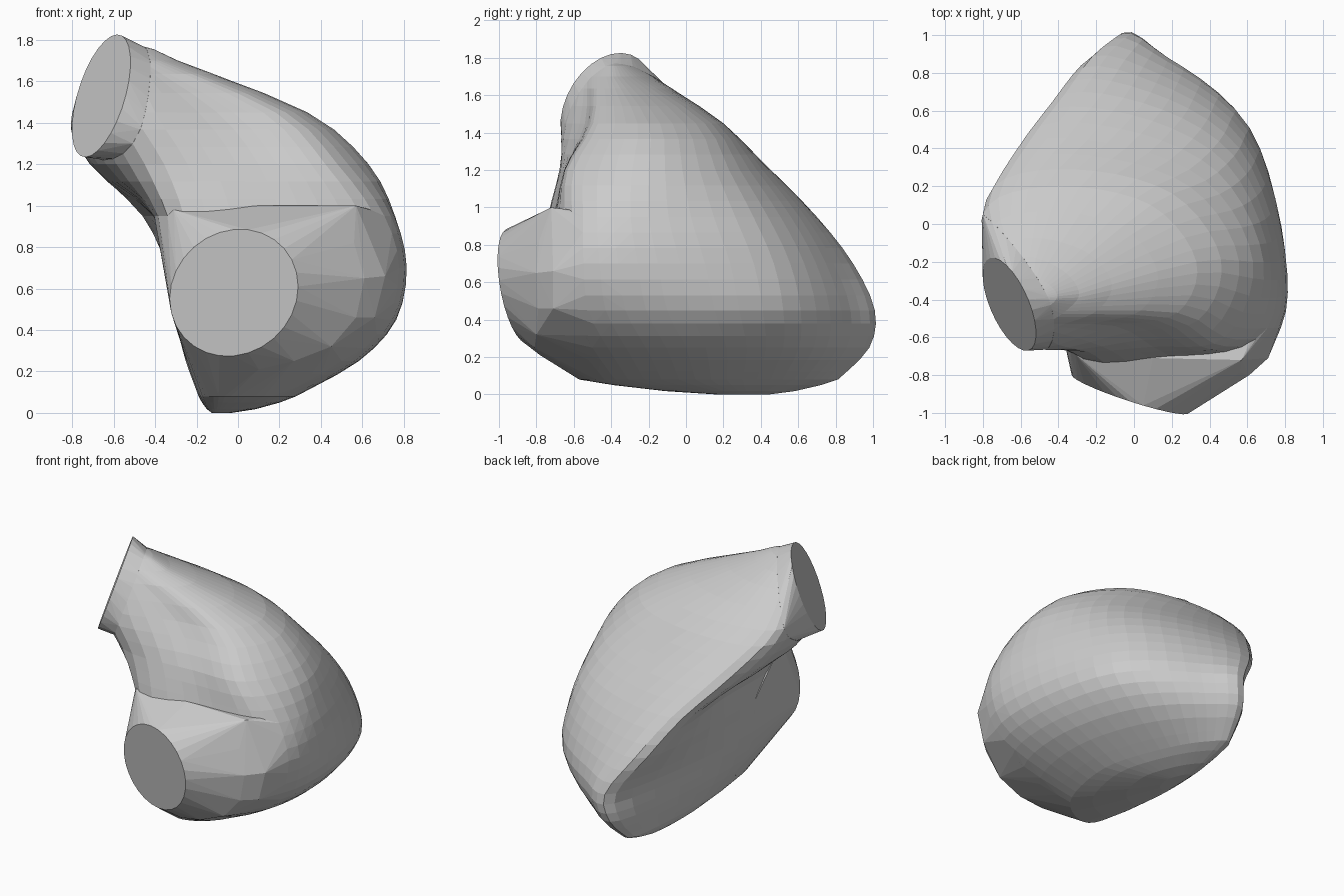
import bpy, bmesh, math
from mathutils import Vector

if "Cube" in bpy.data.objects:
    bpy.data.objects.remove(bpy.data.objects["Cube"])

# Outlines at rising heights: ridge, back, right-back, right, front-right, front, left-front, left
HEIGHTS = [0.08, 0.25, 0.45, 0.7, 0.95, 1.2, 1.45, 1.7]
OUTLINES = [
    [(-.14, .77), (.00, .72), (.16, .45), (.28, .05), (.20, -.38), (.00, -.56), (-.14, -.48), (-.19, .10)],
    [(-.13, .92), (.12, .86), (.43, .52), (.58, .00), (.50, -.50), (.15, -.72), (-.18, -.63), (-.25, .00)],
    [(-.12, .95), (.18, .88), (.60, .52), (.76, -.10), (.67, -.60), (.20, -.78), (-.24, -.68), (-.29, .00)],
    [(-.28, .84), (.14, .79), (.59, .47), (.80, -.15), (.73, -.62), (.20, -.78), (-.29, -.66), (-.34, .05)],
    [(-.43, .65), (.05, .64), (.53, .36), (.75, -.20), (.66, -.61), (.20, -.71), (-.34, -.66), (-.41, .10)],
    [(-.63, .38), (-.14, .43), (.38, .23), (.63, -.20), (.48, -.60), (.10, -.65), (-.45, -.64), (-.70, -.22)],
    [(-.77, .10), (-.38, .20), (.09, .10), (.33, -.20), (.23, -.47), (-.10, -.54), (-.58, -.65), (-.79, -.26)],
    [(-.66, -.20), (-.52, -.18), (-.36, -.26), (-.29, -.37), (-.36, -.46), (-.47, -.53), (-.53, -.56), (-.63, -.38)],
]
AROUND, UP = 5, 3


def spline(a, b, c, d, t):
    return 0.5 * (2 * b + (c - a) * t + (2 * a - 5 * b + 4 * c - d) * t ** 2 + (3 * b - a - 3 * c + d) * t ** 3)


def smooth_ring(pts):
    n = len(pts)
    return [spline(pts[i - 1], pts[i], pts[(i + 1) % n], pts[(i + 2) % n], k / AROUND)
            for i in range(n) for k in range(AROUND)]


def shrink(ring, centre, factor, z):
    return [Vector((centre[0] + (p.x - centre[0]) * factor, centre[1] + (p.y - centre[1]) * factor, z)) for p in ring]


def disc(centre, u, v, n=28):
    c, u, v = Vector(centre), Vector(u), Vector(v)
    return [c + u * math.cos(2 * math.pi * i / n) + v * math.sin(2 * math.pi * i / n) for i in range(n)]


def make_object(name, bm):
    bmesh.ops.recalc_face_normals(bm, faces=bm.faces[:])
    mesh = bpy.data.meshes.new(name)
    bm.to_mesh(mesh)
    bm.free()
    obj = bpy.data.objects.new(name, mesh)
    bpy.context.collection.objects.link(obj)
    return obj


def hull(name, pts):
    bm = bmesh.new()
    for p in pts:
        bm.verts.new(p)
    bmesh.ops.convex_hull(bm, input=bm.verts[:])
    loose = [v for v in bm.verts if not v.link_faces]
    bmesh.ops.delete(bm, geom=loose, context='VERTS')
    bmesh.ops.dissolve_limit(bm, angle_limit=0.01, verts=bm.verts[:], edges=bm.edges[:])
    return make_object(name, bm)


# Slanted upper-left opening
UP_C, UP_U, UP_V = Vector((-.66, -.425, 1.53)), Vector((.10, .025, .29)), Vector((.10, -.245, -.06))
up_n = UP_V.cross(UP_U).normalized()

# Main chamber: lofted outlines with rounded bottom and top
keys = [smooth_ring([Vector((x, y, z)) for x, y in o]) for o, z in zip(OUTLINES, HEIGHTS)]
rings = []
for s in range(len(keys) - 1):
    a, b, c, d = keys[max(s - 1, 0)], keys[s], keys[s + 1], keys[min(s + 2, len(keys) - 1)]
    for k in range(UP):
        rings.append([spline(*q, k / UP) for q in zip(a, b, c, d)])
rings.append(keys[-1])
low, top = keys[0], keys[-1]
rings = [shrink(low, (-.11, .35), f, z) for f, z in ((.2, 0), (.5, .018), (.8, .05))] + rings
rings += [shrink(top, (-.55, -.4), f, z) for f, z in ((.55, 1.755), (.2, 1.78))]
bm = bmesh.new()
loops = [[bm.verts.new(p) for p in r] for r in rings]
for lo, hi in zip(loops, loops[1:]):
    for i in range(len(lo)):
        j = (i + 1) % len(lo)
        bm.faces.new((lo[i], lo[j], hi[j], hi[i]))
bm.faces.new(loops[0][::-1])
bm.faces.new(loops[-1])
bmesh.ops.bisect_plane(bm, geom=bm.verts[:] + bm.edges[:] + bm.faces[:],
                       plane_co=UP_C - up_n * .11, plane_no=up_n, clear_outer=True)
cut = [v.co.copy() for v in bm.verts if v.is_boundary]
bmesh.ops.holes_fill(bm, edges=[e for e in bm.edges if e.is_boundary])
chamber = make_object("chamber", bm)

# Short neck from the cut chamber to the upper opening, sunk a little into the chamber
middle = sum(cut, Vector()) / len(cut)
inner = [middle + (p - middle) * .8 - up_n * .06 for p in cut]
neck = hull("neck", disc(UP_C, UP_U, UP_V) + [p + (middle - p) * .003 for p in cut] + inner)

# Front funnel: wraps the chamber's lower front and ends in a flat round opening
wrap = [p for r in rings for p in r if p.z < .97 and p.y < -.25]
rim = [Vector(p) for p in [(.57, -.72, 1.0), (.10, -.71, 1.0), (-.31, -.69, .98), (-.35, -.68, .75),
                           (.61, -.80, .65), (.57, -.79, .46), (.56, -.785, .82), (.45, -.80, .32),
                           (.27, -.81, .25), (.10, -.78, .21), (.71, -.71, .66), (.66, -.71, .46)]]
funnel = hull("funnel", disc((-.02, -.90, .58), (.31, -.10, .03), (0, -.04, .305)) + wrap + rim)

# Merge everything into one skin
for part in (neck, funnel):
    mod = chamber.modifiers.new("join", 'BOOLEAN')
    mod.operation, mod.solver, mod.object = 'UNION', 'EXACT', part
    bpy.context.view_layer.objects.active = chamber
    bpy.ops.object.modifier_apply(modifier=mod.name)
    bpy.data.objects.remove(part)
